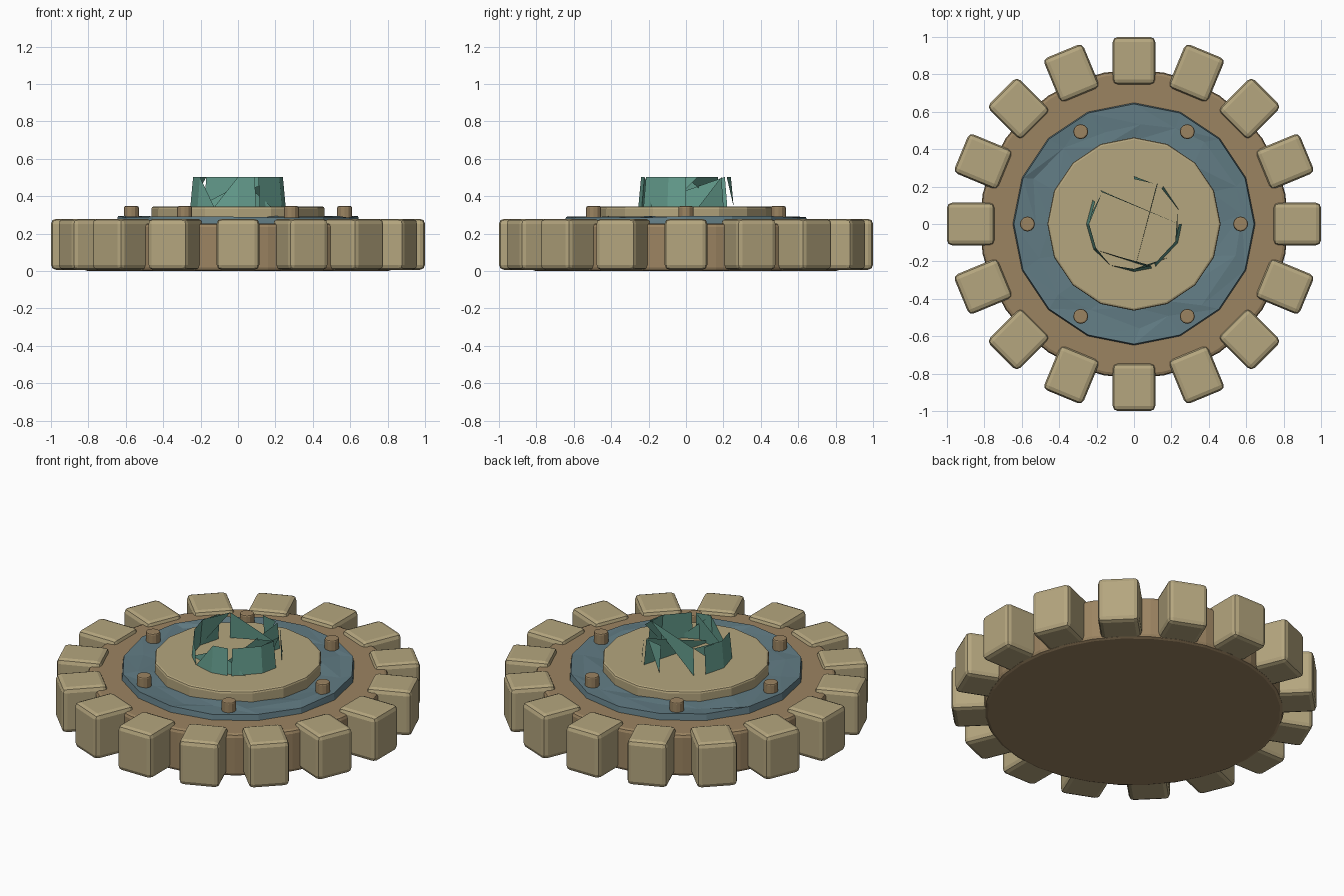
import bpy, bmesh, random
from math import sin, cos, pi, radians

if "Cube" in bpy.data.objects:
    bpy.data.objects.remove(bpy.data.objects["Cube"])

random.seed(4)

def material(name, rgb):
    m = bpy.data.materials.new(name)
    m.diffuse_color = (*rgb, 1)
    m.use_nodes = True
    m.node_tree.nodes["Principled BSDF"].inputs["Base Color"].default_value = m.diffuse_color
    return m

TAN = material("tan", (0.46, 0.38, 0.21))
BROWN = material("brown", (0.33, 0.23, 0.12))
BLUE = material("slate_blue", (0.12, 0.20, 0.23))
GREEN = material("sea_green", (0.13, 0.34, 0.27))

def finish(ob, name, mat, bevel=0, segments=2):
    ob.name = name
    ob.data.materials.append(mat)
    if bevel:
        b = ob.modifiers.new("bevel", 'BEVEL')
        b.width, b.segments = bevel, segments
        b.limit_method, b.angle_limit = 'ANGLE', radians(40)
    return ob

def disc(name, r, z0, z1, sides, mat, bevel=0, x=0, y=0):
    bpy.ops.mesh.primitive_cylinder_add(vertices=sides, radius=r, depth=z1 - z0,
                                        location=(x, y, (z0 + z1) / 2))
    return finish(bpy.context.object, name, mat, bevel)

def mesh_object(name, bm, mat):
    me = bpy.data.meshes.new(name)
    bm.to_mesh(me)
    bm.free()
    ob = bpy.data.objects.new(name, me)
    bpy.context.collection.objects.link(ob)
    return finish(ob, name, mat)

# Wheel body and raised hub plate
disc("wheel_body", 0.825, 0.0, 0.255, 32, BROWN, 0.02)
disc("hub_plate", 0.463, 0.25, 0.345, 16, TAN, 0.012)

# Sixteen rounded teeth
for i in range(16):
    a = i * pi / 8
    bpy.ops.mesh.primitive_cube_add(size=1, location=(0.873 * cos(a), 0.873 * sin(a), 0.143),
                                    rotation=(0, 0, a))
    tooth = bpy.context.object
    tooth.scale = (0.254, 0.228, 0.273)
    bpy.ops.object.transform_apply(location=False, rotation=False, scale=True)
    finish(tooth, f"tooth_{i}", TAN, 0.027)

# Six studs around the hub
for i in range(6):
    a = i * pi / 3
    disc(f"stud_{i}", 0.04, 0.25, 0.347, 12, BROWN, 0.008, 0.57 * cos(a), 0.57 * sin(a))

# Cracked glassy ring: 16-sided band with a jagged triangulated top
bm = bmesh.new()
rings = []
for k, (r, z, dz) in enumerate([(0.648, 0.255, 0), (0.642, 0.290, 0.006),
                                (0.55, 0.284, 0.010), (0.445, 0.284, 0.010)]):
    row = []
    for i in range(16):
        a = i * pi / 8 + (random.uniform(-0.1, 0.1) if k == 2 else 0)
        rr = r + (random.uniform(-0.04, 0.04) if k == 2 else 0)
        row.append(bm.verts.new((rr * cos(a), rr * sin(a), z + random.uniform(-dz, dz))))
    rings.append(row)
for lo, hi in zip(rings, rings[1:]):
    for i in range(16):
        j = (i + 1) % 16
        q = (lo[i], lo[j], hi[j], hi[i])
        if random.random() < 0.5:
            bm.faces.new((q[0], q[1], q[2]))
            bm.faces.new((q[0], q[2], q[3]))
        else:
            bm.faces.new((q[0], q[1], q[3]))
            bm.faces.new((q[1], q[2], q[3]))
mesh_object("cracked_ring", bm, BLUE)

# Shattered crystal collar: upright shards (angle A, angle B, missing corner)
# corner 0/1 = bottom A/B, 2/3 = top B/A, None keeps the full panel
SHARDS = [(135, 180, 0), (150, 180, None), (180, 212, None), (212, 240, 2),
          (212, 292, 3), (240, 270, 3), (270, 292, None), (270, 315, 2),
          (297, 337, None), (337, 375, 1), (337, 360, None), (15, 52, 3),
          (65, 90, 0), (135, 360, 1), (60, 270, 2)]
bm = bmesh.new()
for a, b, skip in SHARDS:
    a, b = radians(a), radians(b)
    pts = [(0.255 * cos(a), 0.255 * sin(a), 0.342), (0.255 * cos(b), 0.255 * sin(b), 0.342),
           (0.24 * cos(b), 0.24 * sin(b), 0.503), (0.24 * cos(a), 0.24 * sin(a), 0.503)]
    bm.faces.new([bm.verts.new(p) for k, p in enumerate(pts) if k != skip])
mesh_object("crystal_collar", bm, GREEN)
